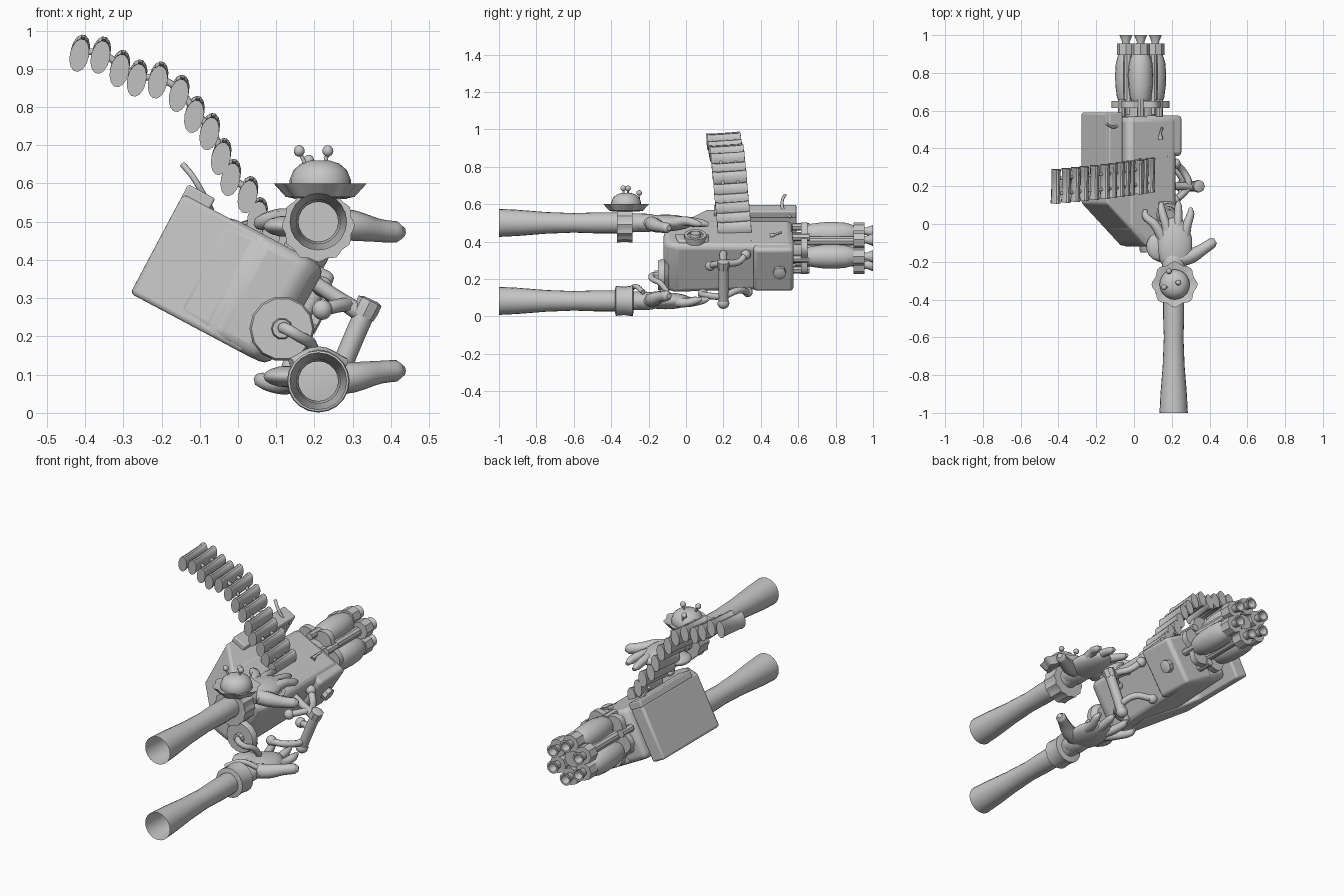
import bpy, bmesh, math
from mathutils import Matrix, Vector

grey = bpy.data.materials.new("plain_grey")
grey.diffuse_color = (0.57, 0.57, 0.57, 1)
ROLL = Matrix.Translation((0.035, 0, 0.365)) @ Matrix.Rotation(math.radians(28), 4, 'Y')
# lathe axis (local z) turned to +y, local x kept, local y pointing down
ALONG_Y = Matrix.Rotation(math.radians(-90), 4, 'X')


def finish(ob, angle=35):
    ob.data.materials.clear()
    ob.data.materials.append(grey)
    bpy.ops.object.select_all(action='DESELECT')
    ob.select_set(True)
    bpy.context.view_layer.objects.active = ob
    bpy.ops.object.shade_smooth_by_angle(angle=math.radians(angle))
    return ob


def mesh_object(name, verts, faces, matrix=Matrix(), bevel=0):
    me = bpy.data.meshes.new(name)
    me.from_pydata([matrix @ Vector(v) for v in verts], [], faces)
    bm = bmesh.new()
    bm.from_mesh(me)
    bmesh.ops.recalc_face_normals(bm, faces=bm.faces)
    bm.to_mesh(me)
    bm.free()
    ob = bpy.data.objects.new(name, me)
    bpy.context.collection.objects.link(ob)
    if bevel:
        mod = ob.modifiers.new("round", 'BEVEL')
        mod.width, mod.segments, mod.limit_method = bevel, 3, 'ANGLE'
    return finish(ob)


def lathe(name, profile, matrix, n=16, lobes=0, depth=0, caps=(True, True), flat=(1, 1)):
    """Profile of (radius, height), optionally scalloped."""
    verts, faces = [], []
    for r, h in profile:
        for i in range(n):
            t = 2 * math.pi * i / n
            q = r * (1 + depth * math.cos(lobes * t))
            verts.append((q * math.cos(t) * flat[0], q * math.sin(t) * flat[1], h))
    for j in range(len(profile) - 1):
        for i in range(n):
            k = (i + 1) % n
            faces.append((j * n + i, j * n + k, (j + 1) * n + k, (j + 1) * n + i))
    if caps[0]:
        faces.append(tuple(range(n)))
    if caps[1]:
        faces.append(tuple((len(profile) - 1) * n + i for i in range(n)))
    return mesh_object(name, verts, faces, matrix)


def tube(name, points, radii, matrix=Matrix()):
    cu = bpy.data.curves.new(name, 'CURVE')
    cu.dimensions, cu.bevel_depth, cu.bevel_resolution = '3D', 1, 2
    cu.use_fill_caps, cu.resolution_u = True, 4
    sp = cu.splines.new('BEZIER')
    sp.bezier_points.add(len(points) - 1)
    for bp, p, r in zip(sp.bezier_points, points, radii):
        bp.co, bp.radius = matrix @ Vector(p), r
        bp.handle_left_type = bp.handle_right_type = 'AUTO'
    ob = bpy.data.objects.new(name, cu)
    bpy.context.collection.objects.link(ob)
    bpy.ops.object.select_all(action='DESELECT')
    ob.select_set(True)
    bpy.context.view_layer.objects.active = ob
    bpy.ops.object.convert(target='MESH')
    return finish(bpy.context.object, 50)


def ball(name, loc, size, seg=14):
    bpy.ops.mesh.primitive_uv_sphere_add(segments=seg, ring_count=8, location=loc)
    ob = bpy.context.object
    ob.name, ob.scale = name, size
    return finish(ob, 50)


def at(x, y, z):
    return Matrix.Translation((x, y, z)) @ ALONG_Y


# body and magazine: plan outlines extruded through the rolled height
def slab(name, plan, low, high, bevel, lean=0, rise=0):
    n = len(plan)
    verts = [(u - (lean if u > 0.1 else 0), y, low + rise * max(y, 0)) for u, y in plan]
    verts += [(u, y, high) for u, y in plan]
    faces = [tuple(range(n)), tuple(range(n, 2 * n))]
    faces += [(i, (i + 1) % n, n + (i + 1) % n, n + i) for i in range(n)]
    return mesh_object(name, verts, faces, ROLL, bevel)


slab("gun_body", [(0.165, -0.07), (0.12, -0.12), (-0.02, -0.12), (-0.13, -0.01), (-0.13, 0.57), (0.165, 0.57)],
     -0.195, 0.105, 0.03, 0.01, 0.04)
slab("front_block", [(0.20, 0.36), (-0.02, 0.36), (-0.02, 0.575), (0.20, 0.575)], -0.17, 0.10, 0.02, 0.02)
slab("magazine", [(0.08, -0.11), (-0.02, -0.115), (-0.255, 0.11), (-0.255, 0.59), (-0.175, 0.59),
                  (-0.175, 0.30), (-0.10, 0.20), (0.08, 0.10)], -0.195, 0.10, 0.012)
slab("magazine_lip", [(-0.255, 0.15), (-0.255, 0.59), (-0.175, 0.59), (-0.175, 0.15)], 0.09, 0.128, 0.006)
slab("rear_hump", [(0.05, -0.06), (0.05, 0.12), (0.13, 0.12), (0.14, -0.04)], 0.09, 0.118, 0.012)

# dial on the top, bolt on the side and lever at the front of the magazine
lathe("top_dial", [(0.06, 0.10), (0.06, 0.135), (0.042, 0.135), (0.042, 0.125), (0.03, 0.125), (0.025, 0.145)],
      ROLL @ Matrix.Translation((0.10, 0.05, 0)), 16)
lathe("side_bolt", [(0.035, 0.17), (0.035, 0.215), (0.02, 0.22)],
      ROLL @ Matrix.Translation((0, 0.5, -0.04)) @ Matrix.Rotation(math.pi / 2, 4, 'Y'), 8)
tube("latch_lever", [(-0.07, 0.56, 0.53), (-0.09, 0.52, 0.57), (-0.12, 0.515, 0.62), (-0.145, 0.53, 0.65)],
     [0.008] * 4)
tube("small_key", [(0.14, 0.45, 0.43), (0.14, 0.48, 0.44), (0.15, 0.51, 0.45)], [0.014, 0.006, 0.006])
tube("top_cable", [(0.19, 0.05, 0.40), (0.20, 0.16, 0.37), (0.19, 0.25, 0.385), (0.18, 0.36, 0.40)], [0.009] * 4)

# barrel cluster
CX, CZ = 0.035, 0.365
lathe("barrel_hub", [(0.085, 0.55), (0.085, 0.62), (0.045, 0.63), (0.045, 0.94)], at(CX, 0, CZ), 16)
lathe("rear_collar", [(0.14, 0.615), (0.14, 0.65)], at(CX, 0, CZ), 60, 6, 0.1)
for i in range(6):
    a = math.radians(90 + 60 * i)
    c, s = math.cos(a), math.sin(a)
    x, z = CX + 0.09 * c, CZ + 0.09 * s
    if i % 2 == 0:
        lathe("fat_barrel", [(0.048, 0.65), (0.056, 0.67), (0.064, 0.73), (0.066, 0.79), (0.062, 0.85),
                             (0.052, 0.885), (0.045, 0.90)], at(CX + 0.08 * c, 0, CZ + 0.08 * s - 0.005), 18)
    else:
        lathe("thin_barrel", [(0.025, 0.58), (0.025, 0.91)], at(CX + 0.075 * c, 0, CZ + 0.075 * s), 10)
    lathe("barrel_nut", [(0.03, 0.895), (0.048, 0.895), (0.048, 0.955), (0.03, 0.955)], at(x, 0, z), 8)
    lathe("muzzle", [(0.022, 0.94), (0.02, 0.965), (0.034, 1.0), (0.024, 1.0), (0.016, 0.96)], at(x, 0, z), 12)
    lathe("collar_pin", [(0.02, 0.57), (0.02, 0.66)], at(CX + 0.115 * c, 0, CZ + 0.115 * s), 8)

# ammunition belt, ending inside the body
belt = [(-.415, .935), (-.36, .93), (-.31, .895), (-.265, .87), (-.21, .865), (-.155, .83), (-.115, .775),
        (-.075, .73), (-.045, .665), (-.02, .61), (.025, .565), (.05, .51), (.085, .46)]
for i, (x, z) in enumerate(belt):
    y = 0.11 + 0.005 * i
    m = Matrix.Translation((x, y, z)) @ Matrix.Rotation(math.radians(12), 4, 'Y') @ \
        Matrix.Rotation(math.radians(4), 4, 'X') @ ALONG_Y
    lathe("cartridge", [(1, 0), (1, 0.015), (0.93, 0.02), (0.93, 0.165), (0.98, 0.168), (0.98, 0.18)],
          m, 14, flat=(0.025, 0.044))
for off in (0.05, 0.13):
    tube("belt_link", [(x + 0.005, 0.11 + off + 0.005 * i, z + 0.01) for i, (x, z) in enumerate(belt)], [0.009] * 13)

# rear disc with crank
lathe("rear_disc", [(0.08, -0.15), (0.085, -0.14), (0.085, -0.115), (0.06, -0.09)], at(0.115, 0, 0.22), 14)
lathe("disc_boss", [(0.025, -0.17), (0.03, -0.14)], at(0.115, 0, 0.22), 10)
tube("rear_crank", [(0.115, -0.14, 0.22), (0.125, -0.18, 0.22), (0.16, -0.18, 0.20), (0.19, -0.14, 0.18), (0.20, -0.10, 0.13)],
     [0.014, 0.016, 0.016, 0.016, 0.016])

# side grip with its curled brackets
tube("side_grip", [(0.335, 0.20, 0.27), (0.30, 0.20, 0.19), (0.25, 0.20, 0.07)], [0.027, 0.027, 0.027])
lathe("grip_cap", [(0.03, -0.02), (0.033, 0.0), (0.033, 0.025), (0.02, 0.03)],
      Matrix.Translation((0.335, 0.20, 0.27)) @ Matrix.Rotation(math.radians(25), 4, 'Y'), 8)
ball("grip_foot", (0.25, 0.20, 0.07), (0.032, 0.032, 0.03))
tube("grip_upper_arm", [(0.20, 0.20, 0.34), (0.26, 0.20, 0.30), (0.33, 0.20, 0.255)], [0.02, 0.02, 0.024])
tube("upper_bracket", [(0.22, 0.13, 0.27), (0.26, 0.16, 0.28), (0.29, 0.21, 0.285), (0.26, 0.28, 0.29), (0.22, 0.32, 0.33)],
     [0.018] * 5)
tube("lower_bracket", [(0.14, 0.08, 0.12), (0.22, 0.12, 0.11), (0.26, 0.20, 0.11), (0.23, 0.28, 0.14), (0.16, 0.33, 0.13)],
     [0.018] * 5)
for x, y, z in ((0.22, 0.32, 0.33), (0.22, 0.13, 0.27), (0.15, 0.33, 0.13), (0.14, 0.09, 0.12)):
    ball("bracket_knob", (x, y, z), (0.027, 0.027, 0.027))

# arms and hands, the lower hand turned over
for side, z, s in (("upper", 0.50, 1), ("lower", 0.083, -1)):
    lathe(side + "_forearm", [(0.075, -1.0), (0.07, -0.9), (0.058, -0.75), (0.052, -0.6), (0.056, -0.48),
                              (0.056, -0.36), (0.05, -0.28), (0.05, -0.22)], at(0.21, 0, z), 20, caps=(False, False))
    ball(side + "_palm", (0.215, -0.11, z), (0.095, 0.15, 0.045))
    ball(side + "_wrist", (0.21, -0.22, z), (0.062, 0.10, 0.05))
    for x0, x1, y1 in ((0.155, 0.06, 0.075), (0.19, 0.145, 0.115), (0.23, 0.235, 0.12), (0.265, 0.30, 0.085)):
        tube(side + "_finger", [(x0, -0.08, z), ((x0 + x1) / 2, 0.0, z + 0.01 * s), (x1, y1 - 0.03, z - 0.003 * s),
                                (x1, y1, z - 0.01 * s)], [0.03, 0.024, 0.02, 0.01])
    tube(side + "_thumb", [(0.22, -0.19, z), (0.30, -0.17, z - 0.01 * s), (0.37, -0.13, z - 0.023 * s),
                           (0.415, -0.10, z - 0.027 * s), (0.432, -0.09, z - 0.027 * s)],
         [0.04, 0.04, 0.03, 0.028, 0.014])
    ball(side + "_heel", (0.13, -0.12, z - 0.012 * s), (0.065, 0.075, 0.028))

# scalloped wrist cuff carrying a domed gadget
lathe("upper_cuff", [(0.062, -0.37), (0.092, -0.37), (0.088, -0.33), (0.092, -0.285), (0.06, -0.285)],
      at(0.21, 0, 0.49), 48, 12, 0.04)
lathe("gadget_skirt", [(0.06, 0.56), (0.085, 0.565), (0.115, 0.60), (0.108, 0.60), (0.07, 0.585)],
      Matrix.Translation((0.215, -0.32, 0)), 48, 8, 0.06)
lathe("gadget_dome", [(0.07, 0.56), (0.08, 0.59), (0.08, 0.61), (0.07, 0.635), (0.05, 0.652), (0.025, 0.66)],
      Matrix.Translation((0.215, -0.32, 0)), 20)
for x, y, z in ((0.16, -0.335, 0.685), (0.235, -0.31, 0.685), (0.185, -0.25, 0.66)):
    tube("antenna_stem", [(x * 0.5 + 0.105, y, 0.63), (x, y, z)], [0.005, 0.005])
    ball("antenna_ball", (x, y, z), (0.015, 0.015, 0.015), 10)

# plain lower bracelet with a band
lathe("lower_cuff", [(0.06, -0.38), (0.08, -0.375), (0.076, -0.33), (0.082, -0.285), (0.058, -0.28)],
      at(0.21, 0, 0.083), 20)
tube("bracelet_band", [(0.14, -0.31, 0.13), (0.21, -0.27, 0.16), (0.28, -0.23, 0.13)], [0.014] * 3)
